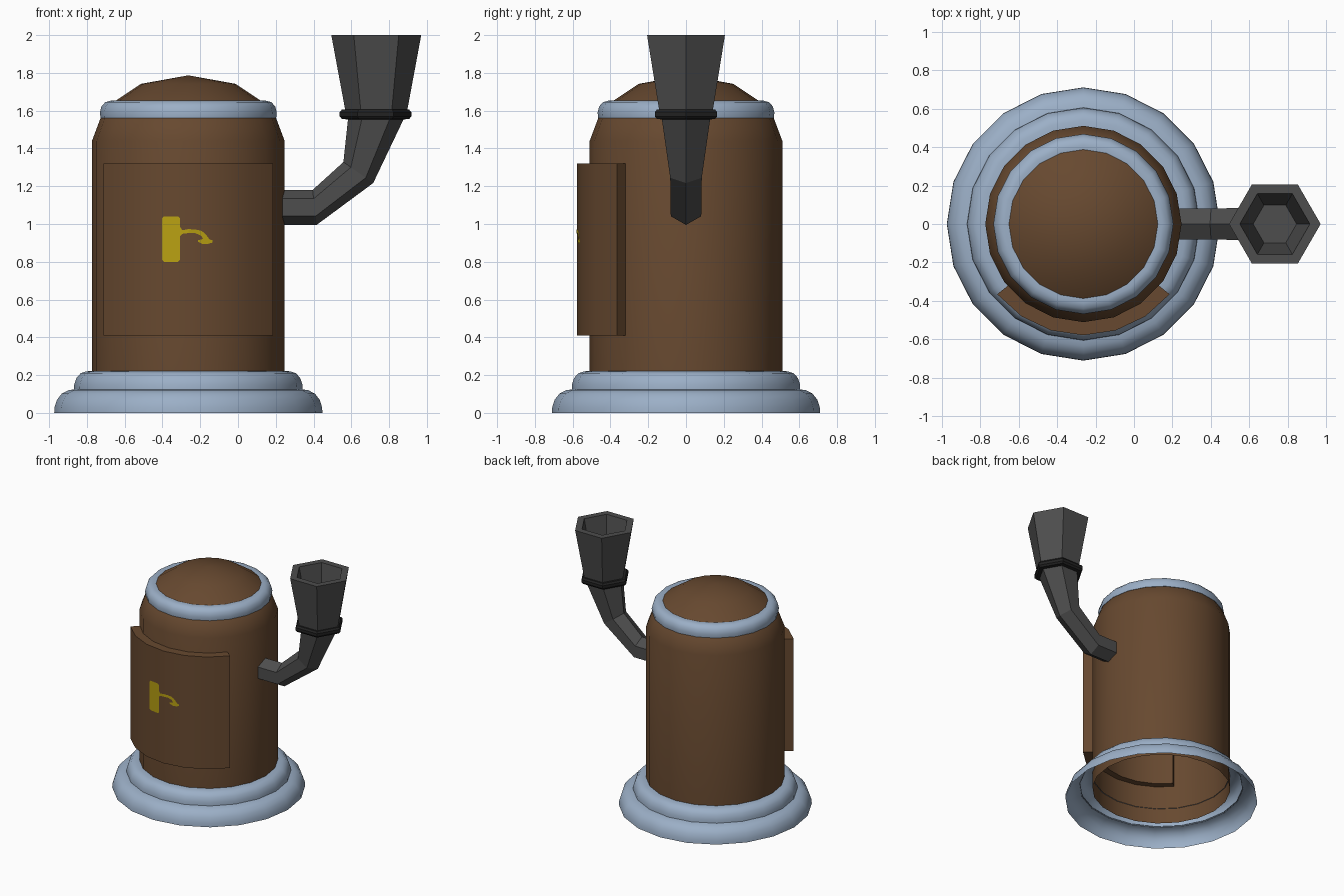
import bpy, bmesh, math

if "Cube" in bpy.data.objects:
    bpy.data.objects.remove(bpy.data.objects["Cube"])

AXIS = -0.263          # x of the barrel's centre line
FUNNEL_X = 0.732       # x of the funnel's centre line


def material(name, rgb):
    m = bpy.data.materials.new(name)
    m.diffuse_color = (*rgb, 1)
    m.use_nodes = True
    m.node_tree.nodes["Principled BSDF"].inputs["Base Color"].default_value = m.diffuse_color
    return m


BROWN = material("brown", (0.135, 0.066, 0.029))
STEEL = material("blue_grey", (0.33, 0.43, 0.57))
GREY = material("dark_grey", (0.075, 0.075, 0.075))
BLACK = material("near_black", (0.016, 0.016, 0.016))
YELLOW = material("yellow", (0.48, 0.35, 0.006))


def make(name, verts, faces, mat, smooth=None):
    me = bpy.data.meshes.new(name)
    me.from_pydata(verts, [], faces)
    bm = bmesh.new()
    bm.from_mesh(me)
    bmesh.ops.remove_doubles(bm, verts=bm.verts, dist=1e-5)
    bm.to_mesh(me)
    bm.free()
    me.materials.append(mat)
    ob = bpy.data.objects.new(name, me)
    bpy.context.collection.objects.link(ob)
    if smooth:
        bpy.ops.object.select_all(action='DESELECT')
        ob.select_set(True)
        bpy.context.view_layer.objects.active = ob
        bpy.ops.object.shade_smooth_by_angle(angle=math.radians(smooth))
    return ob


def skin(rings, closed=True):
    """Quads between successive rings of equal length."""
    n = len(rings[0])
    verts = [p for r in rings for p in r]
    faces = [(i * n + j, i * n + (j + 1) % n, (i + 1) * n + (j + 1) % n, (i + 1) * n + j)
             for i in range(len(rings) - 1) for j in range(n if closed else n - 1)]
    return verts, faces


def lathe(name, profile, mat, sides=20, cx=AXIS, smooth=50):
    rings = [[(cx + r * math.cos(math.tau * k / sides), r * math.sin(math.tau * k / sides), z)
              for k in range(sides)] for r, z in profile]
    return make(name, *skin(rings), mat, smooth)


# Stepped base, open underneath
lathe("base_lower", [(.71, 0), (.708, .03), (.695, .07), (.67, .102), (.635, .12), (.60, .125)], STEEL)
lathe("base_upper", [(.605, .12), (.604, .15), (.592, .185), (.57, .21), (.54, .22), (.505, .222)], STEEL)

# Barrel, top band and domed lid
lathe("barrel", [(.51, .10), (.51, 1.44), (.465, 1.56), (.44, 1.58)], BROWN)
lathe("top_band", [(.44, 1.557), (.465, 1.562), (.468, 1.59), (.46, 1.622), (.44, 1.645),
                   (.41, 1.653), (.38, 1.65)], STEEL)
lathe("lid", [(.388, 1.65), (.25, 1.742), (0, 1.787)], BROWN)

# Curved door: a thick sector of a cylinder
STEP = math.radians(16.93)
R_OUT, R_IN, Z0, Z1 = .578, .46, .41, 1.32
sections = []
for k in range(-3, 4):
    s, c = math.sin(k * STEP), -math.cos(k * STEP)
    sections.append([(AXIS + r * s, r * c, z) for r, z in
                     ((R_OUT, Z0), (R_IN, Z0), (R_IN, Z1), (R_OUT, Z1))])
dv, df = skin(sections)
df += [(3, 2, 1, 0), (24, 25, 26, 27)]
door = make("door", dv, df, BROWN, 30)
bm = bmesh.new()
bm.from_mesh(door.data)
bmesh.ops.recalc_face_normals(bm, faces=bm.faces)
bm.to_mesh(door.data)
bm.free()


# Painted tap sign: thin strips following the door's facets
def sign(name, columns):
    def y(x):
        return -(R_OUT - abs(x - AXIS) * math.tan(STEP / 2)) - .003
    rings = [[(x, y(x), a), (x, y(x), b)] for x, a, b in columns]
    v, f = skin(rings, closed=False)
    make(name, v, [tuple(reversed(q)) for q in f], YELLOW)


sign("tap_barrel", [(-.402, .81, 1.03), (-.392, .80, 1.04), (-.317, .80, 1.04), (-.307, .81, 1.03)])
sign("tap_spout", [(-.307, .935, .985), (-.295, .948, .967), (AXIS, .952, .973), (-.225, .951, .971),
                   (-.195, .938, .964), (-.182, .915, .955), (-.165, .915, .938), (-.152, .915, .92)])
sign("tap_nozzle", [(-.212, .906, .914), (-.187, .894, .92), (-.16, .894, .92), (-.135, .902, .914)])

# Bent six-sided pipe: each section given by its upper/inner and lower/outer corner (x, z)
rings = []
for (px, pz), (qx, qz) in (((.225, 1.18), (.225, .995)), ((.395, 1.18), (.416, .995)),
                           ((.558, 1.328), (.716, 1.217)), ((.584, 1.57), (.884, 1.57))):
    mx, mz, ux, uz = (px + qx) / 2, (pz + qz) / 2, (px - qx) / 2, (pz - qz) / 2
    r = math.hypot(ux, uz)
    rings.append([(mx + ux * math.cos(a), r * math.sin(a), mz + uz * math.cos(a))
                  for a in (math.tau * k / 6 for k in range(6))])
pv, pf = skin(rings)
pf.append(tuple(range(6)))
pipe = make("pipe", pv, pf, GREY)
bm = bmesh.new()
bm.from_mesh(pipe.data)
bmesh.ops.recalc_face_normals(bm, faces=bm.faces)
bm.to_mesh(pipe.data)
bm.free()

# Collar and hollow funnel
lathe("pipe_collar", [(.14, 1.553), (.178, 1.556), (.19, 1.57), (.19, 1.592), (.178, 1.606), (.14, 1.609)],
      BLACK, 6, FUNNEL_X - .004, None)
lathe("funnel", [(.16, 1.58), (.238, 2.0), (.182, 2.0), (.113, 1.66), (0, 1.66)], GREY, 6, FUNNEL_X, None)
